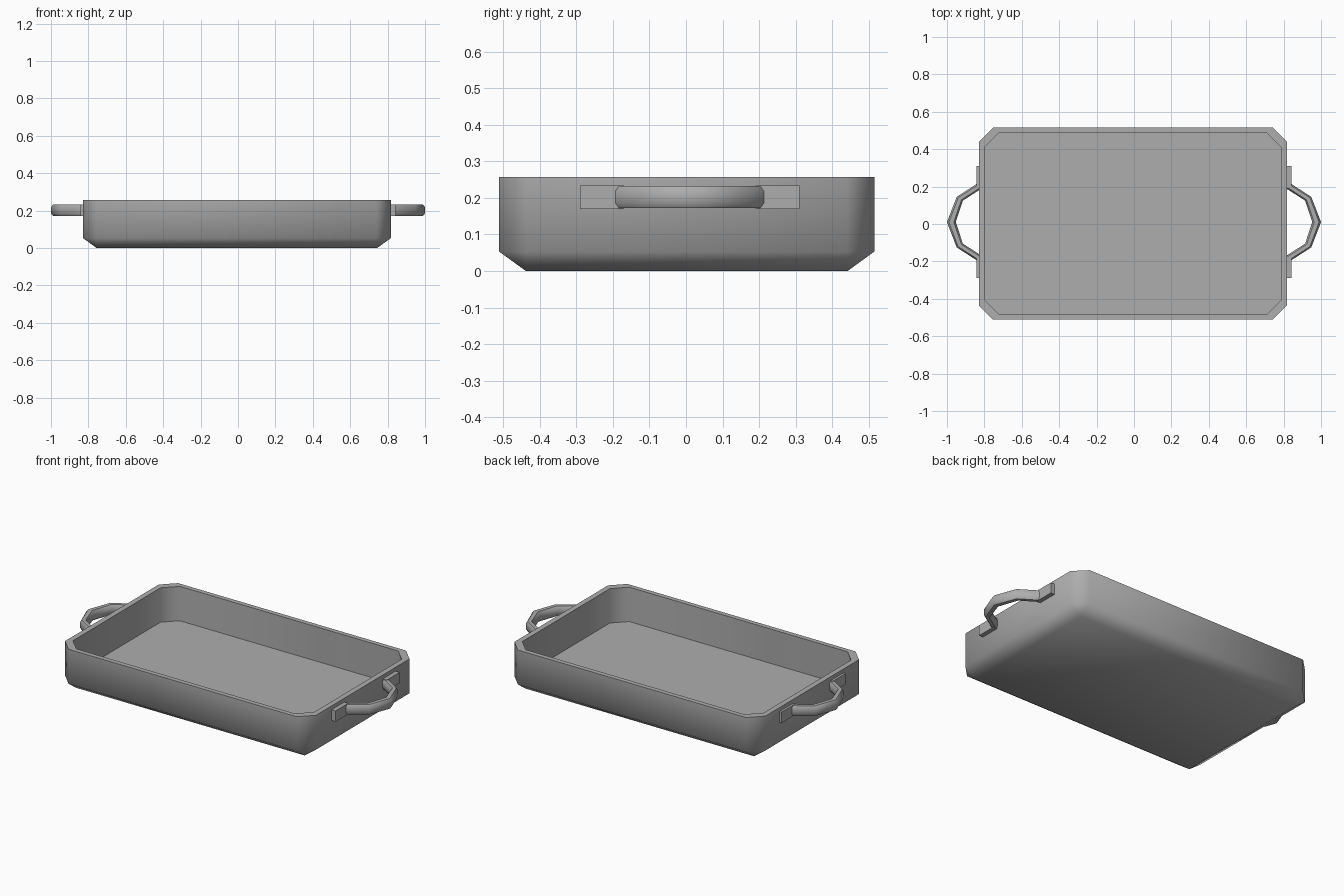
import bpy, bmesh, math

if "Cube" in bpy.data.objects:
    bpy.data.objects.remove(bpy.data.objects["Cube"], do_unlink=True)

GREY = (0.42, 0.42, 0.42, 1.0)
metal = bpy.data.materials.new("grey_metal")
metal.use_nodes = True
metal.diffuse_color = GREY
metal.node_tree.nodes["Principled BSDF"].inputs["Base Color"].default_value = GREY


def loft(name, loops, angle):
    """Skin a list of matching closed loops, cap both ends and shade."""
    bm = bmesh.new()
    rings = [[bm.verts.new(p) for p in loop] for loop in loops]
    for a, b in zip(rings, rings[1:]):
        for i in range(len(a)):
            j = (i + 1) % len(a)
            bm.faces.new((a[i], a[j], b[j], b[i]))
    bm.faces.new(rings[0])
    bm.faces.new(rings[-1])
    bmesh.ops.remove_doubles(bm, verts=bm.verts, dist=0.0005)
    bmesh.ops.recalc_face_normals(bm, faces=bm.faces)
    mesh = bpy.data.meshes.new(name)
    bm.to_mesh(mesh)
    bm.free()
    obj = bpy.data.objects.new(name, mesh)
    bpy.context.collection.objects.link(obj)
    mesh.materials.append(metal)
    bpy.ops.object.select_all(action="DESELECT")
    obj.select_set(True)
    bpy.context.view_layer.objects.active = obj
    bpy.ops.object.shade_smooth_by_angle(angle=math.radians(angle))
    return obj


def cut_rect(hx, hy, cut):
    """Corners of a rectangle with clipped corners."""
    return [(hx, hy - cut), (hx - cut, hy), (cut - hx, hy), (-hx, hy - cut),
            (-hx, cut - hy), (cut - hx, -hy), (hx - cut, -hy), (hx, cut - hy)]


def tray_loop(hx, hy, cut, z):
    return [(x - 0.006, y + 0.002, z) for x, y in cut_rect(hx, hy, cut)]


# Tray: base, sloped foot, outer wall, rim, inner wall and floor
loft("tray", [
    tray_loop(0.75, 0.44, 0, 0),
    tray_loop(0.823, 0.513, 0.075, 0.053),
    tray_loop(0.823, 0.513, 0.075, 0.257),
    tray_loop(0.791, 0.485, 0.075, 0.257),
    tray_loop(0.791, 0.485, 0.075, 0.053),
], 48)

# Handle stations as (outer, inner) points seen from above
HALF_PATH = [((0.805, 0.225), (0.80, 0.185)),
             ((0.835, 0.208), (0.825, 0.173)),
             ((0.948, 0.135), (0.915, 0.115))]
APEX = [((1.0, 0.0), (0.953, 0.0))]
MID_Y, MID_Z = 0.01, 0.202


def handle_loops(side):
    back = [tuple((x, -y) for x, y in st) for st in reversed(HALF_PATH)]
    loops = []
    for (ox, oy), (ix, iy) in HALF_PATH + APEX + back:
        loop = []
        for u, v in cut_rect(1, 1, 0.45):
            t = (u + 1) / 2
            loop.append((side * (ix + (ox - ix) * t),
                         MID_Y + iy + (oy - iy) * t, MID_Z + 0.03 * v))
        loops.append(loop)
    return loops


def pad_loops(side, end):
    """Flat mounting pad against the wall."""
    y0, y1 = MID_Y + end * 0.18, MID_Y + end * 0.3
    return [[(side * x, y0, MID_Z - 0.032), (side * x, y1, MID_Z - 0.032),
             (side * x, y1, MID_Z + 0.032), (side * x, y0, MID_Z + 0.032)]
            for x in (0.805, 0.843)]


for side, label in ((1, "left"), (-1, "right")):
    loft(label + "_handle", handle_loops(side), 50)
    for end, place in ((1, "back"), (-1, "front")):
        loft(f"{label}_{place}_handle_pad", pad_loops(side, end), 30)
